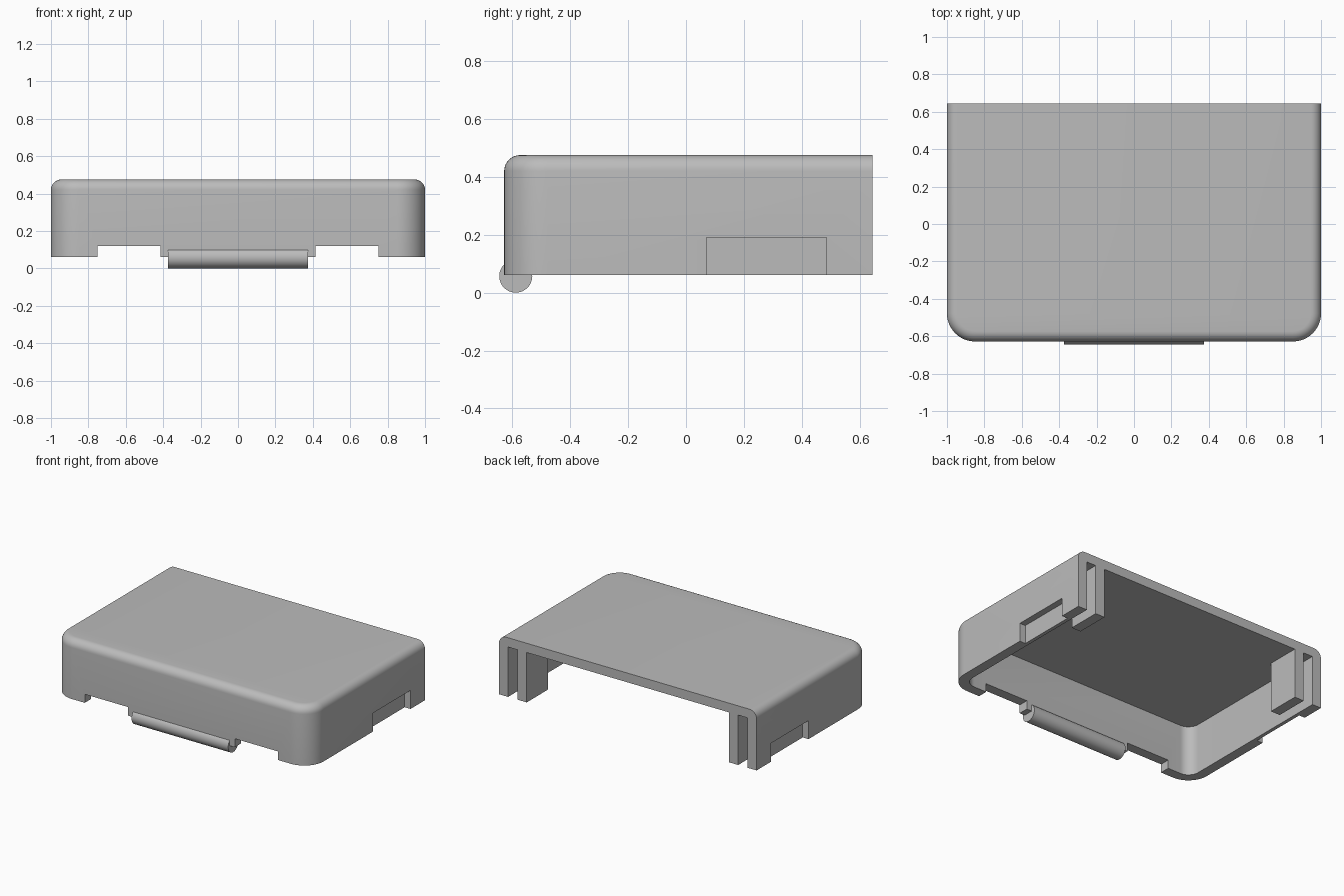
import bpy
import bmesh
import math

if "Cube" in bpy.data.objects:
    bpy.data.objects.remove(bpy.data.objects["Cube"])

FRONT, BACK = -0.628, 0.645
BASE, TOP = 0.06, 0.475
WALL = 0.07

grey = bpy.data.materials.new("plain grey")
grey.use_nodes = True
grey.diffuse_color = (0.5, 0.5, 0.5, 1)
grey.node_tree.nodes["Principled BSDF"].inputs["Base Color"].default_value = (0.5, 0.5, 0.5, 1)


def finish(bm, name):
    bmesh.ops.recalc_face_normals(bm, faces=bm.faces)
    mesh = bpy.data.meshes.new(name)
    bm.to_mesh(mesh)
    bm.free()
    mesh.materials.append(grey)
    obj = bpy.data.objects.new(name, mesh)
    bpy.context.collection.objects.link(obj)
    return obj


def box(name, x0, x1, y0, y1, z0, z1):
    bm = bmesh.new()
    bmesh.ops.create_cube(bm, size=1)
    for v in bm.verts:
        v.co.x = x1 if v.co.x > 0 else x0
        v.co.y = y1 if v.co.y > 0 else y0
        v.co.z = z1 if v.co.z > 0 else z0
    return finish(bm, name)


def tray(name, half, front, back, z0, z1, radius, fillet=0):
    """Block with rounded front corners and an optional rounded top rim."""
    points = [(half, back), (-half, back)]
    for cx, start in ((radius - half, math.pi), (half - radius, 1.5 * math.pi)):
        for i in range(13):
            a = start + i * math.pi / 24
            points.append((cx + radius * math.cos(a), front + radius + radius * math.sin(a)))
    bm = bmesh.new()
    face = bm.faces.new([bm.verts.new((x, y, z0)) for x, y in points])
    lifted = bmesh.ops.extrude_face_region(bm, geom=[face])["geom"]
    for v in lifted:
        if isinstance(v, bmesh.types.BMVert):
            v.co.z = z1
    if fillet:
        rim = [e for e in bm.edges
               if all(v.co.z > z1 - 0.001 for v in e.verts)
               and not all(v.co.y > back - 0.001 for v in e.verts)]
        bmesh.ops.bevel(bm, geom=rim, offset=fillet, segments=8, profile=0.5, affect='EDGES')
    return finish(bm, name)


def activate(obj):
    bpy.ops.object.select_all(action='DESELECT')
    bpy.context.view_layer.objects.active = obj
    obj.select_set(True)


def cut(obj, cutter):
    activate(obj)
    mod = obj.modifiers.new("cut", 'BOOLEAN')
    mod.operation = 'DIFFERENCE'
    mod.solver = 'EXACT'
    mod.object = cutter
    bpy.ops.object.modifier_apply(modifier=mod.name)
    bpy.data.objects.remove(cutter)


# Cover shell, open below and at the back
shell = tray("cover_shell", 1, FRONT, BACK, BASE, TOP, 0.15, 0.055)
cut(shell, tray("cavity", 1 - WALL, FRONT + WALL, BACK + 0.2, BASE - 0.2, TOP - 0.065, 0.08))

for side, label in ((1, "left"), (-1, "right")):
    # Notch through the front wall
    xs = sorted((side * 0.415, side * 0.75))
    cut(shell, box("front_notch", *xs, FRONT - 0.1, FRONT + 0.12, BASE - 0.1, 0.12))
    # Shallow recess in the outside of the side wall
    xs = sorted((side * 0.955, side * 1.1))
    cut(shell, box("side_recess", *xs, 0.07, 0.485, BASE - 0.1, 0.19))
    # Inner guide rail parallel to the side wall
    xs = sorted((side * 0.785, side * 0.857))
    box(label + "_guide_rail", *xs, 0.41, BACK, BASE, TOP - 0.06)

activate(shell)
bpy.ops.object.shade_smooth_by_angle(angle=math.radians(30))

# Hinge bar under the front wall
bpy.ops.mesh.primitive_cylinder_add(vertices=48, radius=0.057, depth=0.75,
                                    location=(0, -0.588, 0.057),
                                    rotation=(0, math.pi / 2, 0))
bar = bpy.context.object
bar.name = "hinge_bar"
bar.data.materials.append(grey)
bpy.ops.object.shade_smooth_by_angle(angle=math.radians(30))
